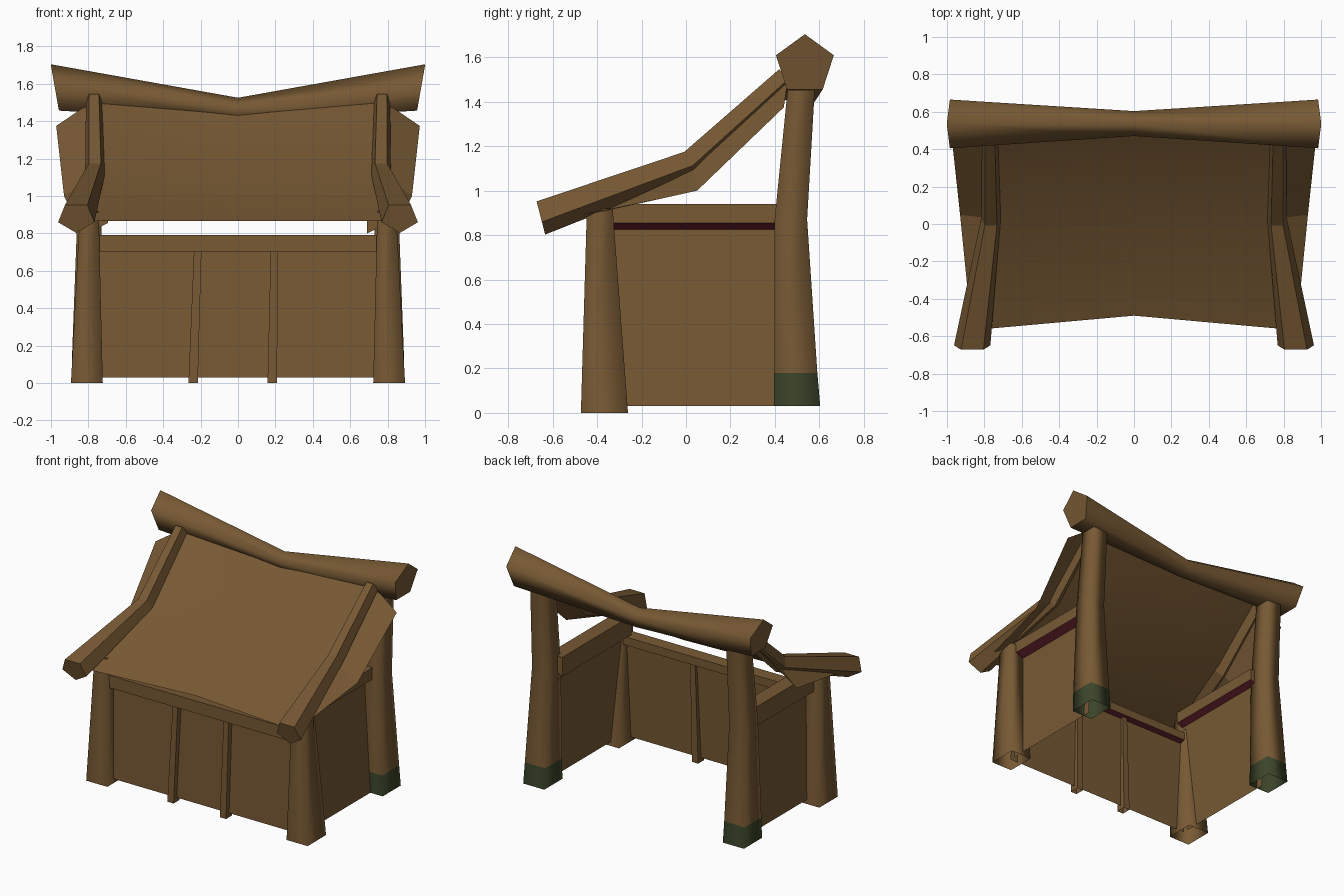
import bpy, math
from mathutils import Vector

if "Cube" in bpy.data.objects:
    bpy.data.objects.remove(bpy.data.objects["Cube"])


def material(name, rgb):
    m = bpy.data.materials.new(name)
    m.diffuse_color = (*rgb, 1)
    m.use_nodes = True
    m.node_tree.nodes["Principled BSDF"].inputs["Base Color"].default_value = m.diffuse_color
    return m


WOOD = material("brown wood", (0.185, 0.10, 0.034))
MOSS = material("moss green", (0.043, 0.058, 0.022))
RED = material("dark red", (0.14, 0.016, 0.027))


def add_mesh(name, verts, faces, mats, smooth=False):
    me = bpy.data.meshes.new(name)
    me.from_pydata([tuple(v) for v in verts], [], faces)
    for m in mats:
        me.materials.append(m)
    for p in me.polygons:
        p.use_smooth = smooth and len(p.vertices) == 4
    me.update()
    ob = bpy.data.objects.new(name, me)
    bpy.context.collection.objects.link(ob)
    return ob


def loft(name, rings, mats=(WOOD,), smooth=False, caps=True):
    """Skin a list of equal-length rings into a tube."""
    n = len(rings[0])
    verts = [v for r in rings for v in r]
    faces = [(i * n + j, i * n + (j + 1) % n, (i + 1) * n + (j + 1) % n, (i + 1) * n + j)
             for i in range(len(rings) - 1) for j in range(n)]
    if caps:
        last = (len(rings) - 1) * n
        faces += [tuple(reversed(range(n))), tuple(range(last, last + n))]
    # turn the skin outward if the rings were listed the other way round
    c = sum((Vector(v) for v in rings[0]), Vector()) / n
    a, b, d = (Vector(verts[k]) for k in faces[0][:3])
    if (b - a).cross(d - b).dot((a + b) / 2 - c) < 0:
        faces = [tuple(reversed(f)) for f in faces]
    return add_mesh(name, verts, faces, mats, smooth)


def rect(x, y, z, hx, hy):
    return [(x - hx, y - hy, z), (x + hx, y - hy, z), (x + hx, y + hy, z), (x - hx, y + hy, z)]


def pentagon(offset):
    return [(math.cos(math.radians(offset + 72 * k)), math.sin(math.radians(offset + 72 * k)))
            for k in range(5)]


for s, side in ((-1, "left"), (1, "right")):
    # tapered front post, open underneath
    loft(f"front_post_{side}", [rect(s * 0.808, -0.367, 0, 0.085, 0.106),
                                rect(s * 0.795, -0.388, 0.92, 0.05, 0.058)],
         smooth=True, caps=False)

    # bent back post with a mossy foot
    post = loft(f"back_post_{side}", [rect(s * 0.805, 0.50, 0.03, 0.085, 0.104),
                                      rect(s * 0.804, 0.494, 0.18, 0.082, 0.097),
                                      rect(s * 0.795, 0.472, 0.87, 0.065, 0.073),
                                      rect(s * 0.79, 0.522, 1.5, 0.06, 0.06)],
                (WOOD, MOSS), smooth=True, caps=False)
    for p in post.data.polygons:
        p.material_index = int(p.center.z < 0.18)

    # side wall panel leaning inward
    add_mesh(f"side_wall_{side}", [(s * 0.79, -0.36, 0.03), (s * 0.79, 0.45, 0.03),
                                   (s * 0.74, 0.45, 0.85), (s * 0.74, -0.36, 0.85)],
             [(0, 1, 2, 3)[::s]], (WOOD,))

    # bent rafter with a flat-topped pentagon section
    rings = []
    for x, y, z, w, h, up in ((0.865, -0.655, 0.885, 0.102, 0.085, (0, -0.25, 0.97)),
                              (0.765, 0.02, 1.13, 0.055, 0.065, (0, -0.52, 0.85)),
                              (0.77, 0.45, 1.515, 0.045, 0.055, (0, -0.7, 0.7))):
        rings.append([Vector((s * x, y, z)) + Vector((s * w * a, 0, 0)) + h * b * Vector(up)
                      for a, b in pentagon(-90)])
    loft(f"rafter_{side}", rings)


def red_underside(ob):
    for p in ob.data.polygons:
        p.material_index = int(p.normal.z < -0.6)


# side rails, with a red slanted underside
for x, side in ((0.745, "right"), (-0.75, "left")):
    section = [(-0.055, 0.80), (0.055, 0.855), (0.055, 0.94), (-0.055, 0.94)]
    red_underside(loft(f"side_rail_{side}", [[(x + a, y, z) for a, z in section]
                                             for y in (-0.36, 0.44)], (WOOD, RED)))

# front rail
section = [(-0.425, 0.70), (-0.335, 0.725), (-0.335, 0.785), (-0.425, 0.79)]
red_underside(loft("front_rail", [[(x, y, z) for y, z in section] for x in (-0.76, 0.76)],
                   (WOOD, RED)))

# front wall panel and its two battens
add_mesh("front_wall", [(-0.79, -0.40, 0.03), (0.79, -0.40, 0.03),
                        (0.76, -0.375, 0.73), (-0.76, -0.375, 0.73)], [(0, 1, 2, 3)], (WOOD,))
for x0, x1, side in ((-0.24, -0.215, "left"), (0.183, 0.195, "right")):
    loft(f"batten_{side}", [rect(x0, -0.40, 0, 0.025, 0.035),
                            rect(x1, -0.385, 0.72, 0.02, 0.03)], caps=False)

# sagging roof sheet: rows from eave to ridge, columns with drooping outer flaps
rows = [((0.0, -0.49, 0.865), (0.78, -0.56, 0.865), (0.87, -0.55, 0.875)),
        ((0.0, 0.02, 1.09), (0.77, 0.03, 1.115), (0.93, 0.05, 1.0)),
        ((0.0, 0.48, 1.43), (0.77, 0.46, 1.51), (0.972, 0.44, 1.375))]
verts = []
for mid, inner, flap in rows:
    verts += [(-flap[0], *flap[1:]), (-inner[0], *inner[1:]), mid, inner, flap]
faces = [(i * 5 + j, i * 5 + j + 1, i * 5 + j + 6, i * 5 + j + 5)
         for i in range(2) for j in range(4)]
roof = add_mesh("roof_sheet", verts, faces, (WOOD,), smooth=True)
for p in roof.data.polygons:
    p.use_smooth = abs(p.center.x) < 0.7

# ridge beam: pentagon section, thin and low in the middle, flared ends
rings = []
for s, y, z, r in ((-1, 0.535, 1.567, 0.137), (0, 0.537, 1.455, 0.07), (1, 0.535, 1.567, 0.137)):
    rings.append([(s * (0.977 + 0.176 * r * b), y + r * a, z + r * b) for a, b in pentagon(90)])
loft("ridge_beam", rings, smooth=True)
